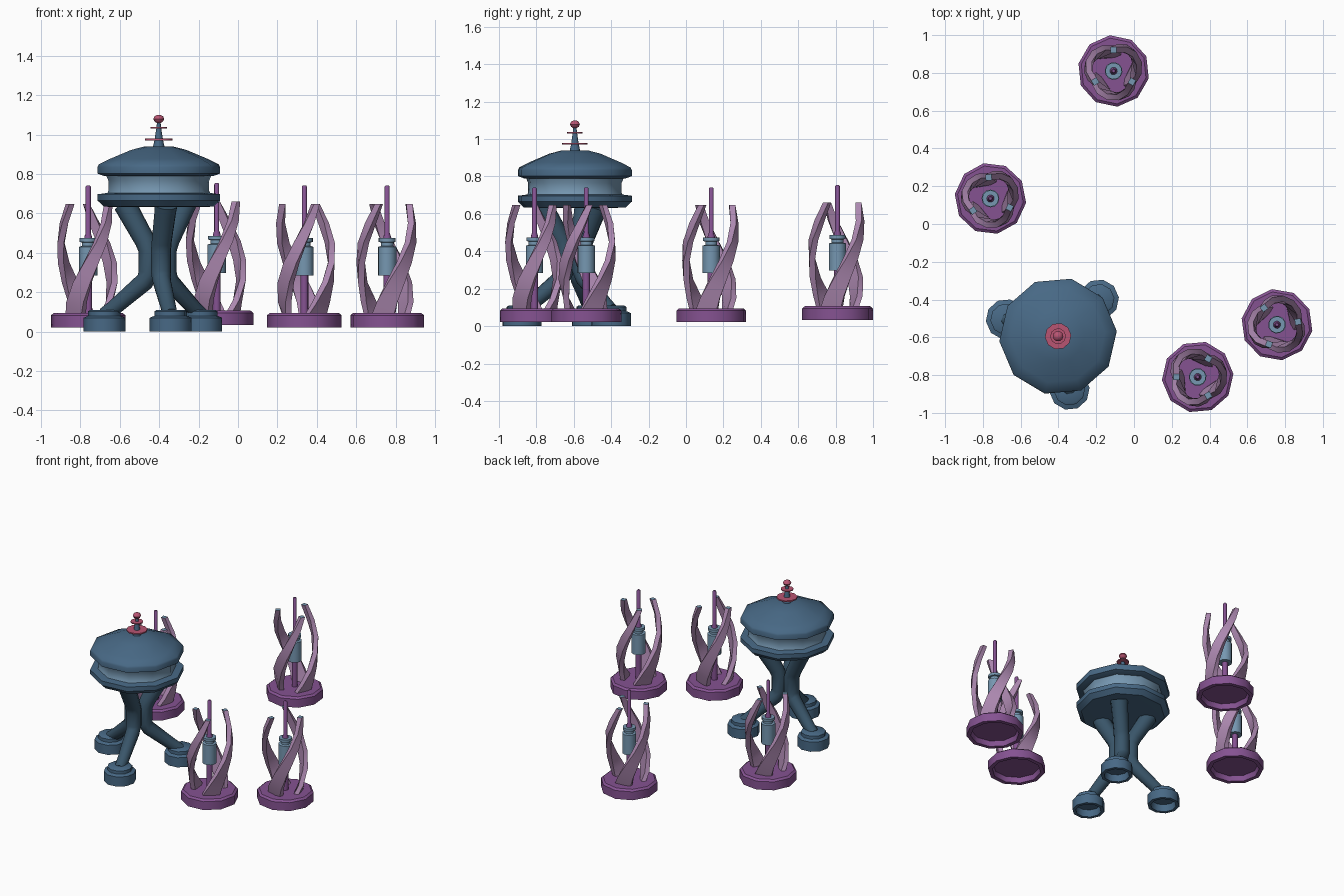
import bpy, bmesh
from math import sin, cos, pi, radians, atan2

if "Cube" in bpy.data.objects:
    bpy.data.objects.remove(bpy.data.objects["Cube"])


def material(name, rgb):
    m = bpy.data.materials.new(name)
    m.diffuse_color = (*rgb, 1)
    m.use_nodes = True
    m.node_tree.nodes["Principled BSDF"].inputs["Base Color"].default_value = m.diffuse_color
    return m


BLUE = material("slate blue", (0.064, 0.14, 0.235))
DARK = material("deep slate blue", (0.042, 0.093, 0.145))
PALE = material("pale blue", (0.18, 0.31, 0.44))
PURPLE = material("purple", (0.235, 0.085, 0.285))
LILAC = material("lilac", (0.41, 0.245, 0.43))
PINK = material("rose", (0.48, 0.09, 0.17))


def skin(name, rings, mat, loc=(0, 0, 0)):
    """Join successive rings of points with quads and cap both ends."""
    bm = bmesh.new()
    vs = [[bm.verts.new(p) for p in ring] for ring in rings]
    n = len(vs[0])
    for a, b in zip(vs, vs[1:]):
        for i in range(n):
            j = (i + 1) % n
            bm.faces.new((a[i], a[j], b[j], b[i]))
    bm.faces.new(vs[0][::-1])
    bm.faces.new(vs[-1])
    bmesh.ops.recalc_face_normals(bm, faces=bm.faces[:])
    me = bpy.data.meshes.new(name)
    bm.to_mesh(me)
    bm.free()
    me.materials.append(mat)
    ob = bpy.data.objects.new(name, me)
    ob.location = loc
    bpy.context.collection.objects.link(ob)
    return ob


def lathe(name, profile, mat, loc, sides=10, turn=0.0):
    """Turned part from (radius, height) points."""
    rings = [[(r * cos(radians(turn) + 2 * pi * i / sides),
               r * sin(radians(turn) + 2 * pi * i / sides), z)
              for i in range(sides)] for r, z in profile]
    return skin(name, rings, mat, loc)


def leg(name, path, angle, loc, sides=10):
    """Bent tube in a radial plane; path holds (distance, height, tube radius)."""
    ca, sa = cos(angle), sin(angle)
    rings = []
    for k, (d, z, rad) in enumerate(path):
        p, q = path[max(k - 1, 0)], path[min(k + 1, len(path) - 1)]
        t = atan2(q[1] - p[1], q[0] - p[0])
        ring = []
        for i in range(sides):
            u = 2 * pi * (i + 0.5) / sides
            out = d + rad * cos(u) * sin(t)
            up = z - rad * cos(u) * cos(t)
            side = rad * sin(u)
            ring.append((out * ca - side * sa, out * sa + side * ca, up))
        rings.append(ring)
    return skin(name, rings, DARK, loc)


def blade(name, top_angle, loc, twist=115):
    """Twisted plank, wide and close-set at the foot; stations hold (height, distance, width)."""
    stations = [(0.065, 0.085, 0.12), (0.15, 0.108, 0.105), (0.25, 0.126, 0.09),
                (0.35, 0.136, 0.075), (0.45, 0.138, 0.062), (0.55, 0.128, 0.048),
                (0.648, 0.112, 0.032)]
    rings = []
    for z, d, w in stations:
        a = radians(top_angle - twist * (0.648 - z) / 0.583)
        ring = []
        for s, o in ((-1, -1), (1, -1), (1, 1), (-1, 1)):
            rr, tt = d + o * 0.016, s * w / 2
            ring.append((rr * cos(a) - tt * sin(a), rr * sin(a) + tt * cos(a), z))
        rings.append(ring)
    ob = skin(name, rings, LILAC, loc)
    # pale tip on the top end face
    ob.data.materials.append(PALE)
    for f in ob.data.polygons:
        if f.center.z > 0.64:
            f.material_index = 1
    return ob


# ---- Tower ----
C = (-0.402, -0.594, 0)
TURN = 5
# saucer underside and lower rim
lathe("saucer_lower_rim", [(0.2, 0.632), (0.28, 0.634), (0.312, 0.665), (0.312, 0.697),
                           (0.25, 0.705)], BLUE, C, turn=TURN)
# pale window band with a slight waist
lathe("saucer_window_band", [(0.268, 0.69), (0.256, 0.715), (0.256, 0.765), (0.272, 0.8)],
      PALE, C, turn=TURN)
# upper rim and domed roof
lathe("saucer_roof", [(0.25, 0.788), (0.28, 0.79), (0.312, 0.802), (0.312, 0.835),
                      (0.306, 0.848), (0.25, 0.876), (0.14, 0.922), (0.07, 0.94)],
      BLUE, C, turn=TURN)
# spire with discs and ball
lathe("spire", [(0.03, 0.935), (0.022, 0.97), (0.011, 1.04), (0.009, 1.07)], BLUE, C, 10)
lathe("spire_large_disc", [(0.07, 0.97), (0.07, 0.979)], PINK, C, 10, TURN)
lathe("spire_small_disc", [(0.042, 1.031), (0.042, 1.038)], PINK, C, 10, TURN)
lathe("spire_ball", [(0.008, 1.058), (0.022, 1.066), (0.028, 1.079), (0.022, 1.092),
                     (0.008, 1.1)], PINK, C, 10)

# three bent legs with hollow feet
for n in range(3):
    a = radians(42 + 120 * n)
    leg(f"leg_{n + 1}", [(0.29, 0.085, 0.038), (0.24, 0.12, 0.04), (0.075, 0.255, 0.048),
                         (0.053, 0.30, 0.052), (0.053, 0.41, 0.052), (0.073, 0.46, 0.052),
                         (0.155, 0.6, 0.056), (0.178, 0.645, 0.06)], a, C)
    lathe(f"foot_{n + 1}", [(0.08, 0.05), (0.085, 0.0), (0.107, 0.0), (0.107, 0.07),
                            (0.083, 0.08), (0.083, 0.103), (0.072, 0.11)], BLUE,
          (C[0] + 0.29 * cos(a), C[1] + 0.29 * sin(a), 0), turn=42)

# ---- Four twisted-blade pods: x, y, z, dish turn, blade turn ----
PODS = [(-0.108, 0.81, 0.012, 24, -30), (-0.76, 0.135, 0, 29, -25),
        (0.337, -0.81, 0, 41, 60), (0.757, -0.533, 0, -10, 8)]
for n, (x, y, z, turn, tip) in enumerate(PODS, 1):
    loc = (x, y, z)
    # hollow base dish
    lathe(f"pod_{n}_base", [(0.155, 0.06), (0.162, 0.022), (0.19, 0.022), (0.19, 0.083),
                            (0.175, 0.095)], PURPLE, loc, turn=turn)
    # centre pole
    lathe(f"pod_{n}_pole", [(0.02, 0.09), (0.02, 0.29), (0.02, 0.48), (0.013, 0.5),
                            (0.013, 0.735), (0.008, 0.742)], PURPLE, loc, 10, turn)
    # pale capsule with neck and cap
    lathe(f"pod_{n}_capsule", [(0.047, 0.285), (0.047, 0.43), (0.032, 0.434), (0.032, 0.452),
                               (0.044, 0.455), (0.044, 0.474)], PALE, loc, 12, turn)
    for k in range(3):
        blade(f"pod_{n}_blade_{k + 1}", tip + 120 * k, loc)

# rounded parts shade smoothly, crisp edges stay sharp
for ob in bpy.data.objects:
    ob.select_set(True)
    bpy.context.view_layer.objects.active = ob
bpy.ops.object.shade_smooth_by_angle(angle=radians(40))
